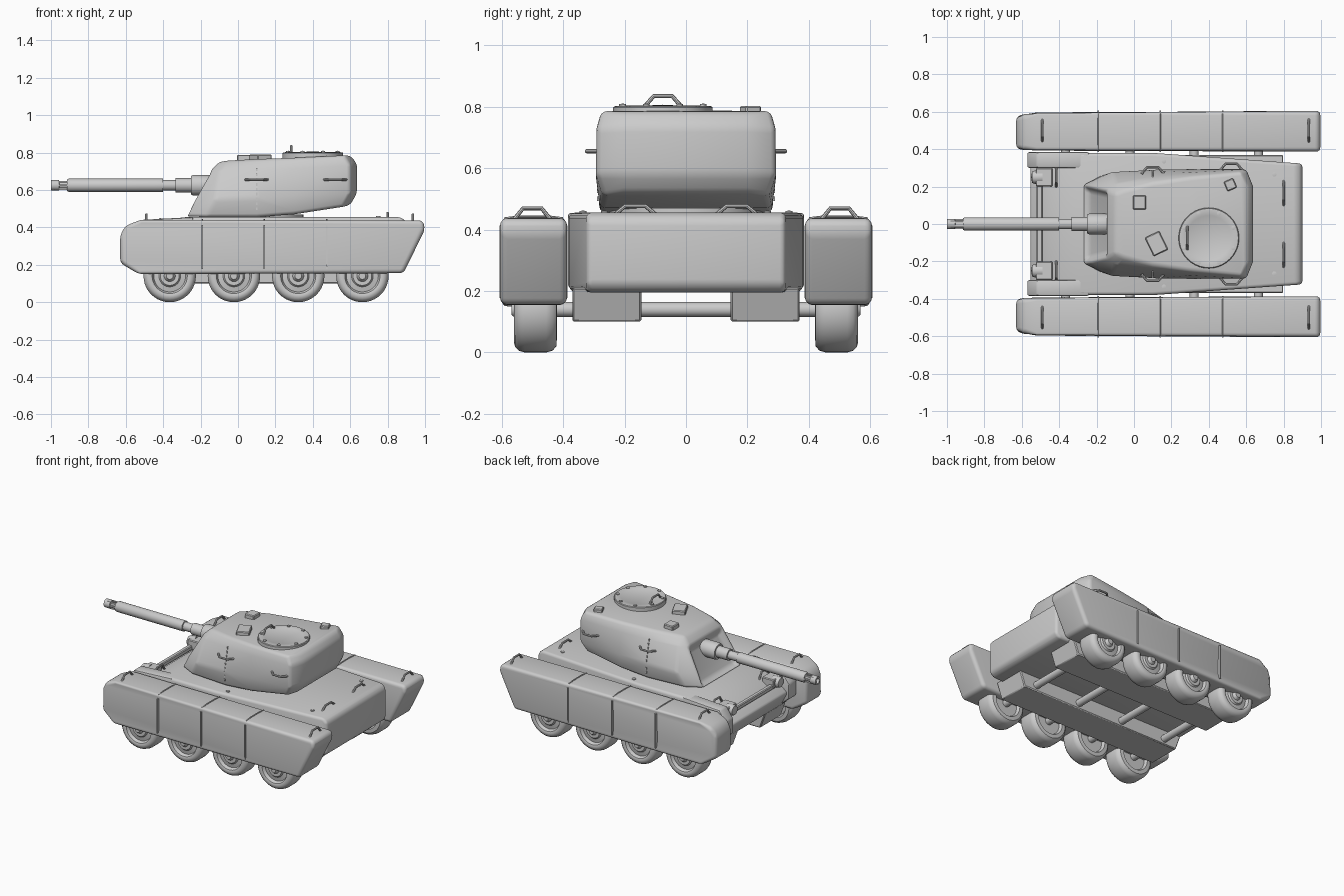
import bpy, bmesh, math
from mathutils import Vector, Matrix

if "Cube" in bpy.data.objects:
    bpy.data.objects.remove(bpy.data.objects["Cube"])


def finish(ob, bevel=0, seg=3, angle=35):
    if bevel:
        m = ob.modifiers.new("bevel", 'BEVEL')
        m.width, m.segments, m.limit_method = bevel, seg, 'ANGLE'
        m.angle_limit = math.radians(22)
    bpy.ops.object.select_all(action='DESELECT')
    ob.select_set(True)
    bpy.context.view_layer.objects.active = ob
    bpy.ops.object.convert(target='MESH')
    bpy.ops.object.shade_smooth_by_angle(angle=math.radians(angle))
    return ob


def from_bm(name, bm):
    bmesh.ops.recalc_face_normals(bm, faces=bm.faces[:])
    me = bpy.data.meshes.new(name)
    bm.to_mesh(me)
    bm.free()
    ob = bpy.data.objects.new(name, me)
    bpy.context.collection.objects.link(ob)
    return ob


def prism(name, pts, y0, y1, bevel=0, seg=3, shape=None):
    """Extrude an x-z outline from y0 to y1."""
    bm = bmesh.new()
    f = bm.faces.new([bm.verts.new((x, y0, z)) for x, z in pts])
    r = bmesh.ops.extrude_face_region(bm, geom=[f])
    for v in r['geom']:
        if isinstance(v, bmesh.types.BMVert):
            v.co.y = y1
    if shape:
        shape(bm)
    return finish(from_bm(name, bm), bevel, seg)


def lathe(name, prof, loc, axis, n=32):
    """Turn (radius, height) points about an axis."""
    bm = bmesh.new()
    rings = []
    for r, h in prof:
        ring = []
        for i in range(n):
            a = 2 * math.pi * i / n
            c, s = r * math.cos(a), r * math.sin(a)
            p = {'X': (h, c, s), 'Y': (c, h, s), 'Z': (c, s, h)}[axis]
            ring.append(bm.verts.new(Vector(p) + Vector(loc)))
        rings.append(ring)
    for a, b in zip(rings, rings[1:]):
        for i in range(n):
            j = (i + 1) % n
            bm.faces.new((a[i], a[j], b[j], b[i]))
    bmesh.ops.remove_doubles(bm, verts=bm.verts[:], dist=1e-5)
    return finish(from_bm(name, bm))


def box(name, c, size, rot=0, bevel=0.005):
    bm = bmesh.new()
    bmesh.ops.create_cube(bm, size=1, matrix=Matrix.Translation(c) @ Matrix.Rotation(rot, 4, 'Z')
                          @ Matrix.Diagonal((*size, 1)))
    return finish(from_bm(name, bm), bevel, 1)


def handle(name, a, b, out, r=0.007):
    a, b, out = Vector(a), Vector(b), Vector(out)
    cu = bpy.data.curves.new(name, 'CURVE')
    cu.dimensions, cu.bevel_depth, cu.bevel_resolution, cu.use_fill_caps = '3D', r, 2, True
    sp = cu.splines.new('POLY')
    pts = [a, a.lerp(b, .25) + out, a.lerp(b, .75) + out, b]
    sp.points.add(3)
    for p, q in zip(sp.points, pts):
        p.co = (*q, 1)
    ob = bpy.data.objects.new(name, cu)
    bpy.context.collection.objects.link(ob)
    finish(ob)


# Hull, tapering to the rear
def taper(bm):
    bmesh.ops.bisect_plane(bm, geom=bm.verts[:] + bm.edges[:] + bm.faces[:],
                           plane_co=(.1, 0, 0), plane_no=(1, 0, 0))
    for v in bm.verts:
        if v.co.x > .11:
            v.co.y *= 1 - .15 * (v.co.x - .1) / .8


prism("hull", [(-.28, .455), (-.45, .39), (-.56, .31), (-.50, .2), (.87, .195), (.90, .22),
               (.90, .43), (.87, .455)], -.38, .38, .018, 3, taper)

# Front details between the cheeks
box("front_crossbar", (-.505, 0, .375), (.03, .5, .03))
for s in (-1, 1):
    prism("front_cheek", [(-.24, .455), (-.52, .44), (-.57, .37), (-.57, .27), (-.50, .21), (-.24, .21)],
          s * .30, s * .384, .01, 2)
    box("headlamp_block", (-.48, s * .25, .395), (.09, .10, .06))
    lathe("headlamp", [(0, -.02), (.03, -.015), (.036, 0), (.036, .04), (0, .04)],
          (-.53, s * .25, .395), 'X', 20)

# Side pods, rails, wheels and axles
pod = [(-.63, .36), (-.60, .41), (-.52, .44), (.99, .437), (1.0, .39), (.885, .155), (-.53, .15), (-.63, .21)]


def pod_shape(bm):
    for v in bm.verts:
        if v.co.x < -.58:
            v.co.y += (.015 if abs(v.co.y) < .5 else -.03) * (1 if v.co.y > 0 else -1)


wheel = [(0, .078), (.018, .078), (.024, .07), (.03, .06), (.05, .06), (.058, .05), (.085, .045), (.094, .066),
         (.105, .07), (.122, .066), (.134, .054), (.14, .035), (.14, -.035), (.134, -.056), (.12, -.068),
         (.095, -.07), (.085, -.05), (0, -.05)]
wheel_x = (-.365, -.022, .322, .665)
for s in (-1, 1):
    prism("side_pod", pod, s * .387, s * .605, .03, 4, pod_shape)
    for x in (-.19, .14, .475):
        box("pod_seam", (x, s * .496, .295), (.008, .222, .235), 0, 0)
        handle("pod_strap", (x, s * .40, .436), (x, s * .59, .436), (0, 0, .006), .004)
    prism("under_rail", [(-.5, .21), (-.46, .1), (.76, .1), (.80, .21)], s * .145, s * .37, .006, 1)
    for x in wheel_x:
        lathe("wheel", [(r, s * h) for r, h in wheel], (x, s * .49, .14), 'Y', 40)
    for x in (-.49, .935):
        handle("pod_handle", (x, s * .44, .432), (x, s * .56, .432), (0, 0, .037))
    handle("rear_deck_handle", (.8, s * .10, .45), (.8, s * .23, .45), (0, 0, .027))
    handle("front_deck_handle", (-.415, s * .20, .40), (-.415, s * .31, .40), (0, 0, .045))
    for x, y in ((.75, .265), (.16, .335)):
        lathe("deck_bolt", [(.012, 0), (.012, .008), (0, .01)], (x, s * y, .452), 'Z', 12)
for x in wheel_x:
    lathe("axle", [(0, -.45), (.024, -.45), (.024, .45), (0, .45)], (x, 0, .14), 'Y', 20)

# Turret: half outlines at four levels, mirrored across the centre line
levels = [
    [(-.28, .21, .46), (-.17, .26, .455), (.1, .28, .455), (.3, .28, .47), (.56, .27, .51), (.60, .2, .52)],
    [(-.235, .2, .55), (-.12, .28, .55), (.1, .29, .56), (.3, .293, .57), (.6, .293, .58), (.635, .2, .58)],
    [(-.15, .18, .70), (-.1, .22, .70), (.1, .255, .71), (.3, .275, .715), (.6, .292, .73), (.637, .2, .735)],
    [(-.10, .16, .75), (-.05, .18, .757), (.1, .22, .765), (.3, .25, .772), (.57, .278, .785), (.605, .2, .782)]]
bm = bmesh.new()
L = [[bm.verts.new(p) for p in lv] for lv in levels]
R = [[bm.verts.new((x, -y, z)) for x, y, z in lv] for lv in levels]
front = []
for k in range(3):
    for S in (L, R):
        for i in range(5):
            bm.faces.new((S[k][i], S[k][i + 1], S[k + 1][i + 1], S[k + 1][i]))
    f = bm.faces.new((L[k][0], R[k][0], R[k + 1][0], L[k + 1][0]))
    if k < 2:
        front.append(f)
    bm.faces.new((L[k][5], R[k][5], R[k + 1][5], L[k + 1][5]))
for k in (0, 3):
    for i in range(5):
        bm.faces.new((L[k][i], L[k][i + 1], R[k][i + 1], R[k][i]))
bmesh.ops.recalc_face_normals(bm, faces=bm.faces[:])
bmesh.ops.inset_region(bm, faces=front, thickness=.03, depth=-.035, use_even_offset=True)
finish(from_bm("turret", bm), .018, 3, 40)
lathe("turret_ring", [(0, .44), (.25, .44), (.25, .47), (0, .47)], (.1, 0, 0), 'Z', 48)

# Gun with stepped sleeve and slotted muzzle
lathe("gun_barrel", [(0, -.08), (.04, -.085), (.055, -.11), (.055, -.24), (.05, -.25), (.038, -.25), (.038, -.335),
                     (.028, -.335), (.028, -.40), (.035, -.402), (.035, -.905), (.03, -.915), (.019, -.915),
                     (.019, -.955), (.028, -.957), (.028, -1.0), (.017, -1.0), (.017, -.96), (0, -.96)],
      (0, 0, .625), 'X', 28)
for i in range(6):
    a = math.pi * i / 3
    box("muzzle_rib", (-.945, .022 * math.cos(a), .625 + .022 * math.sin(a)), (.07, .01, .01), 0, 0)

# Hatch with bolts and handle
hx, hy = .40, -.075
lathe("hatch", [(0, .77), (.162, .77), (.162, .797), (.158, .801), (.125, .803), (.12, .8), (0, .806)],
      (hx, hy, 0), 'Z', 40)
for i in range(8):
    a = math.pi * (i + .5) / 4
    lathe("hatch_bolt", [(.011, 0), (.011, .008), (0, .01)],
          (hx + .142 * math.cos(a), hy + .142 * math.sin(a), .80), 'Z', 12)
handle("hatch_handle", (.285, -.135, .80), (.285, -.015, .80), (0, 0, .034))

# Roof boxes
box("roof_box_front", (.03, .115, .77), (.07, .075, .036))
box("roof_box_side", (.12, -.105, .772), (.085, .11, .036), .45)
box("roof_box_rear", (.515, .21, .785), (.055, .055, .035), .4)

# Turret side handles and seam rivets
for s in (-1, 1):
    for x in (.10, .52):
        yy = .268 if x < .3 else .287
        handle("turret_handle", (x - .06, s * yy, .655), (x + .06, s * yy, .655), (0, s * .036, 0))
    for k in range(9):
        z = .50 + k * .026
        y = .285 if z < .56 else .289 - (z - .56) * .22
        box("seam_rivet", (.10, s * y, z), (.007, .01, .015), 0, 0)
